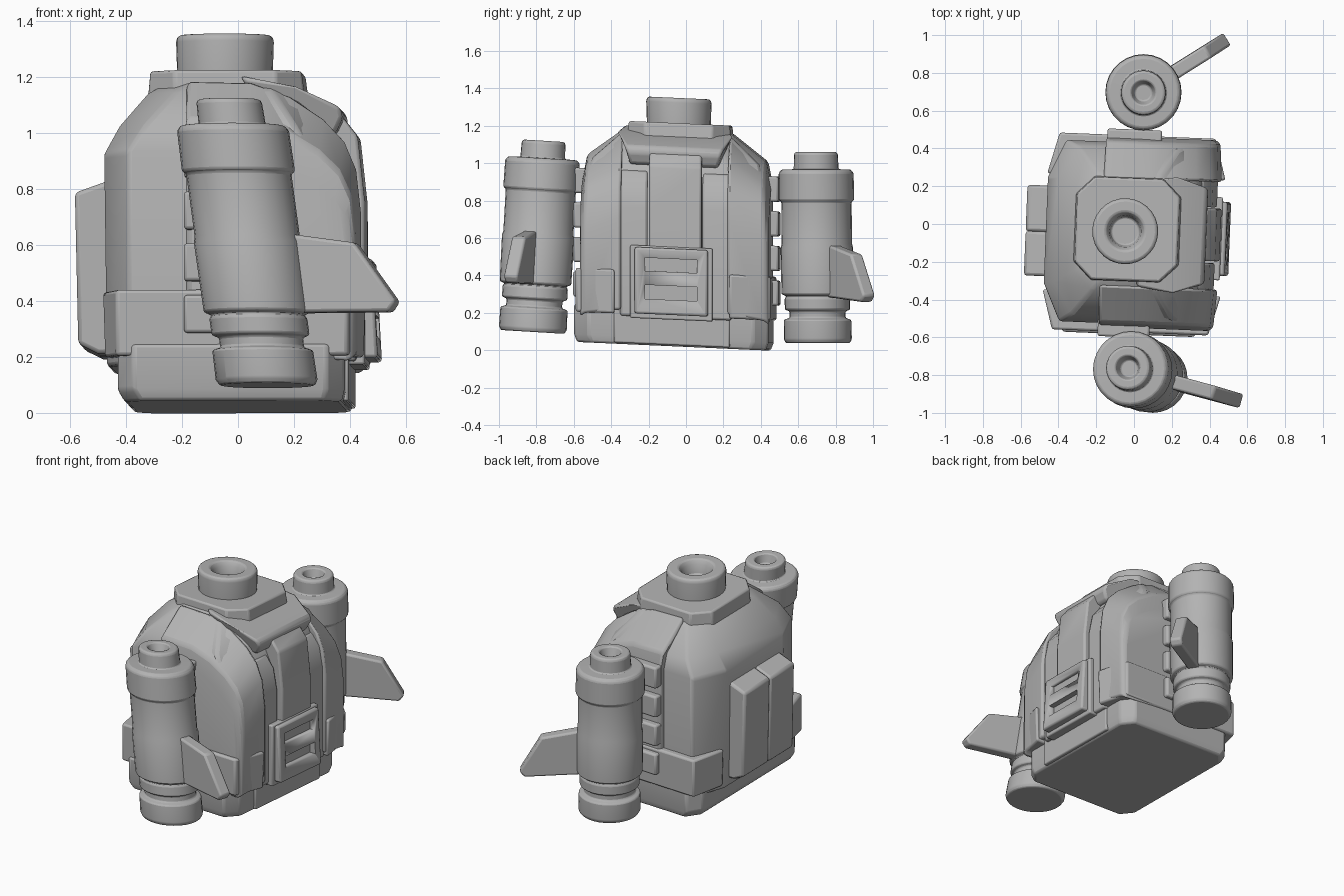
import bpy
import bmesh
from math import cos, sin, tau, radians
from mathutils import Matrix, Vector

old = bpy.data.objects.get("Cube")
if old:
    bpy.data.objects.remove(old, do_unlink=True)

grey = bpy.data.materials.new("clay_grey")
grey.use_nodes = True
grey.diffuse_color = (0.45, 0.45, 0.45, 1)
grey.node_tree.nodes["Principled BSDF"].inputs["Base Color"].default_value = (0.45, 0.45, 0.45, 1)


def shear(row, column, amount):
    m = Matrix.Identity(4)
    m[row][column] = amount
    return m


# The pack leans slightly (height falls towards the back) and is turned a little
LEAN = shear(2, 1, -0.045) @ Matrix.Rotation(radians(-2.3), 4, "Z")


def loft(name, sections, bevel=0.015, matrix=LEAN, angle=35):
    """Skin matching closed sections and cap both ends."""
    bm = bmesh.new()
    rings = [[bm.verts.new(matrix @ Vector(p)) for p in s] for s in sections]
    n = len(rings[0])
    for a, b in zip(rings, rings[1:]):
        for i in range(n):
            j = (i + 1) % n
            bm.faces.new((a[i], a[j], b[j], b[i]))
    bm.faces.new(rings[0])
    bm.faces.new(rings[-1])
    bmesh.ops.recalc_face_normals(bm, faces=bm.faces)
    mesh = bpy.data.meshes.new(name)
    bm.to_mesh(mesh)
    bm.free()
    mesh.materials.append(grey)
    obj = bpy.data.objects.new(name, mesh)
    bpy.context.collection.objects.link(obj)
    if bevel:
        mod = obj.modifiers.new("soft_edges", "BEVEL")
        mod.width = bevel
        mod.segments = 2
        mod.limit_method = "ANGLE"
    bpy.ops.object.select_all(action="DESELECT")
    obj.select_set(True)
    bpy.context.view_layer.objects.active = obj
    bpy.ops.object.shade_smooth_by_angle(angle=radians(angle))
    return obj


def octagon(z, x0, x1, y0, y1, cx, cy):
    """Rectangle with cut corners at height z."""
    return [(x0 + cx, y0, z), (x1 - cx, y0, z), (x1, y0 + cy, z), (x1, y1 - cy, z),
            (x1 - cx, y1, z), (x0 + cx, y1, z), (x0, y1 - cy, z), (x0, y0 + cy, z)]


def box(name, x, y, z, bevel=0.015):
    return loft(name, [[(x[0], y[0], h), (x[1], y[0], h), (x[1], y[1], h), (x[0], y[1], h)]
                       for h in z], bevel)


def lathe(name, profile, matrix, bevel=0.008):
    return loft(name, [[(r * cos(tau * i / 28), r * sin(tau * i / 28), z) for i in range(28)]
                       for r, z in profile], bevel, matrix)


# Main hull and base
loft("hull", [octagon(0.15, -0.455, 0.40, -0.53, 0.43, 0.08, 0.2),
              octagon(0.91, -0.465, 0.37, -0.53, 0.43, 0.09, 0.2),
              octagon(1.01, -0.41, 0.32, -0.49, 0.40, 0.1, 0.17),
              octagon(1.13, -0.31, 0.24, -0.36, 0.27, 0.1, 0.1),
              octagon(1.17, -0.24, 0.20, -0.30, 0.22, 0.09, 0.08)], 0.015)
loft("base", [octagon(0.018, -0.385, 0.39, -0.57, 0.44, 0.06, 0.08),
              octagon(0.06, -0.41, 0.40, -0.585, 0.455, 0.06, 0.08),
              octagon(0.22, -0.41, 0.40, -0.585, 0.455, 0.06, 0.08)], 0.012)
box("base_front_plate", (0.3, 0.41), (-0.37, 0.25), (0.025, 0.21), 0.008)

# Broad shoulder bands arching over both ends, each with a lower pad
ARCH = [(-0.17, 0.25), (-0.17, 1.175), (0.06, 1.17), (0.2, 1.12), (0.32, 1.04),
        (0.395, 0.96), (0.437, 0.86), (0.455, 0.7), (0.455, 0.2)]
for label, inner, near, far, side in (("front", -0.33, -0.365, -0.574, -1),
                                      ("rear", 0.24, 0.25, 0.468, 1)):
    steps = ((0, 1, 1), (0.195, 0.97, 0.875), (0.22, 0.93, 0.77))
    loft(label + "_shoulder_band",
         [[(x * kx, inner + side * d, z * kz) for x, z in ARCH] for d, kx, kz in steps], 0.015)
    loft(label + "_corner_pad",
         [[(-0.47 + t, near, z), (-0.412, far, z), (0.415, far, z), (0.475 - t, near, z)]
          for z, t in ((0.18, 0.008), (0.415, 0))], 0.012)

# Centre strap and recessed side panels on the +x face
for label, y, front, top in (("right_channel", (-0.335, -0.19), 0.435, 0.95),
                             ("left_channel", (0.105, 0.26), 0.435, 0.95),
                             ("centre_strap", (-0.18, 0.1), 0.46, 1.05)):
    outline = [(0.2, 0.17), (front, 0.17), (front, 0.75), (front - 0.025, top - 0.07),
               (front - 0.08, top), (0.2, top)]
    loft(label, [[(x, h, z) for x, z in outline] for h in y], 0.012)

# Vent panel with two slots cut into its frame
box("vent_back", (0.38, 0.465), (-0.28, 0.16), (0.16, 0.55), 0.008)
frame = loft("vent_frame", [[(0.4, -0.26, z), (x, -0.255, z), (x, 0.135, z), (0.4, 0.14, z)]
                            for z, x in ((0.185, 0.51), (0.54, 0.49))], 0.012)
for label, z in (("lower", (0.265, 0.34)), ("upper", (0.415, 0.485))):
    slot = box(label + "_slot_cutter", (0.465, 0.6), (-0.2, 0.08), z, 0)
    slot.hide_render = True
    slot.hide_set(True)
    cut = frame.modifiers.new(label + "_slot", "BOOLEAN")
    cut.object = slot
    cut.operation = "DIFFERENCE"

# Flat pocket on the -x face, made of two halves
for label, y in (("front", (-0.295, -0.06)), ("rear", (-0.06, 0.185))):
    outline = [(-0.4, 0.2), (-0.49, 0.2), (-0.56, 0.235), (-0.572, 0.775), (-0.46, 0.815),
               (-0.4, 0.815)]
    loft("pocket_" + label, [[(x, h, z) for x, z in outline] for h in y], 0.015)

# Collar plate, sloping flap and neck socket
loft("collar_plate", [octagon(1.1, -0.315, 0.25, -0.31, 0.25, 0.1, 0.1),
                      octagon(1.212, -0.305, 0.235, -0.30, 0.24, 0.09, 0.09)], 0.01)
FLAP = [(0.02, 1.19, 0.28), (0.22, 1.15, 0.315), (0.375, 1.08, 0.26), (0.388, 1.045, 0.25),
        (0.36, 0.985, 0.235), (0.33, 0.98, 0.235), (0.1, 1.07, 0.28)]
loft("collar_flap", [[(x, -0.05 + side * w, z) for x, z, w in FLAP] for side in (-1, 1)], 0.015)
lathe("neck_socket", [(0.17, 1.18), (0.175, 1.33), (0.165, 1.347), (0.105, 1.347),
                      (0.085, 1.32), (0.075, 1.26)], LEAN @ Matrix.Translation((-0.045, -0.04, 0)))

# Thrusters: stacked rings and nozzle on a slanted axis, with a fin
THRUSTER = [(0.17, 0), (0.182, 0.02), (0.18, 0.125), (0.15, 0.135), (0.15, 0.17), (0.175, 0.18),
            (0.175, 0.24), (0.165, 0.25), (0.192, 0.262), (0.194, 0.51), (0.188, 0.53),
            (0.188, 0.755), (0.202, 0.765), (0.2, 0.91), (0.185, 0.928), (0.12, 0.93),
            (0.117, 1.012), (0.108, 1.022), (0.065, 1.022), (0.045, 0.965)]
FIN = [(0.1, 0.54), (0.4, 0.475), (0.525, 0.255), (0.495, 0.22), (0.1, 0.25)]
for label, foot, slant, lean, yaw, rise in (
        ("front", (0.105, -0.82, 0.098), (-0.135, 0.058), -0.06, -15, 0.07),
        ("rear", (0.05, 0.705, 0.038), (0, -0.01), 0, 32, 0)):
    place = (Matrix.Translation(foot) @ shear(0, 2, slant[0]) @ shear(1, 2, slant[1])
             @ shear(2, 1, lean))
    lathe(label + "_thruster", THRUSTER, place)
    loft(label + "_fin", [[(u, w, z) for u, z in FIN] for w in (-0.038, 0.038)], 0.012,
         place @ Matrix.Rotation(radians(yaw), 4, "Z") @ shear(2, 0, rise))

# Mounting blocks between the pack and the thrusters
for label, x, y in (("front", (-0.17, 0.105), (-0.6, -0.5)), ("rear", (-0.16, 0.13), (0.4, 0.5))):
    for i in range(4):
        z = 0.26 + 0.185 * i
        box(f"{label}_mount_{i + 1}", x, y, (z, z + 0.135), 0.012)
